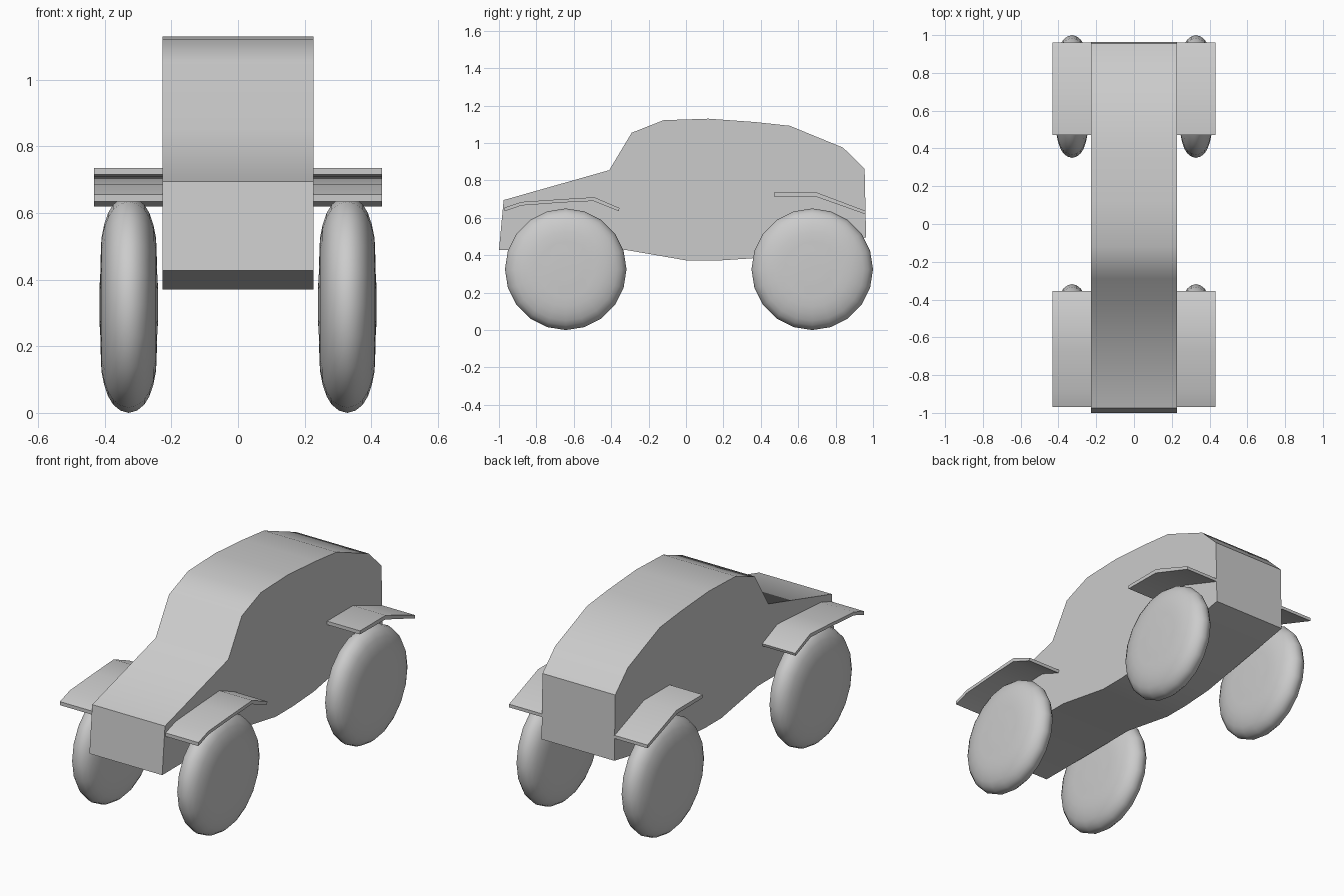
import bpy, bmesh, math

if "Cube" in bpy.data.objects:
    bpy.data.objects.remove(bpy.data.objects["Cube"])


def finish(name, bm, angle):
    bmesh.ops.recalc_face_normals(bm, faces=bm.faces)
    mesh = bpy.data.meshes.new(name)
    bm.to_mesh(mesh)
    bm.free()
    obj = bpy.data.objects.new(name, mesh)
    bpy.context.collection.objects.link(obj)
    bpy.ops.object.select_all(action='DESELECT')
    obj.select_set(True)
    bpy.context.view_layer.objects.active = obj
    bpy.ops.object.shade_smooth_by_angle(angle=math.radians(angle))
    return obj


def slab(name, profile, x0, x1, angle=30):
    """Extrude a side profile of (y, z) points from x0 to x1."""
    bm = bmesh.new()
    face = bm.faces.new([bm.verts.new((x0, y, z)) for y, z in profile])
    ext = bmesh.ops.extrude_face_region(bm, geom=[face], use_keep_orig=True)
    verts = [g for g in ext['geom'] if isinstance(g, bmesh.types.BMVert)]
    bmesh.ops.translate(bm, verts=verts, vec=(x1 - x0, 0, 0))
    return finish(name, bm, angle)


def wheel(name, x, y, z, profile, sides=20):
    """Spin a (radius, half width) profile around the x axis."""
    bm = bmesh.new()
    outline = profile + [(r, -w) for r, w in reversed(profile[:-1])]
    verts = [bm.verts.new((w, 0, r)) for r, w in outline]
    edges = [bm.edges.new(p) for p in zip(verts, verts[1:])]
    bmesh.ops.spin(bm, geom=verts + edges, cent=(0, 0, 0), axis=(1, 0, 0),
                   angle=math.tau, steps=sides)
    bmesh.ops.remove_doubles(bm, verts=bm.verts, dist=0.0005)
    bmesh.ops.translate(bm, verts=bm.verts, vec=(x, y, z))
    return finish(name, bm, 60)


# Body: one side profile, bonnet to tail, then the underside
body = [(-1.0, .433), (-.975, .70), (-.41, .86), (-.29, 1.06), (-.12, 1.127),
        (.12, 1.135), (.37, 1.117), (.555, 1.097), (.84, .98), (.955, .868),
        (.963, .50), (.35, .388), (.16, .376), (.01, .376), (-.32, .433)]
slab("body", body, -.227, .227, 44)

# Fender profiles
front = [(-.97, .66), (-.88, .69), (-.66, .705), (-.49, .715), (-.355, .657),
         (-.36, .641), (-.495, .695), (-.66, .687), (-.88, .671), (-.97, .64)]
rear = [(.47, .74), (.70, .74), (.96, .642),
        (.96, .624), (.695, .718), (.47, .72)]

# Puffy tyre with a slightly dished middle
tyre = [(0, .085), (.05, .088), (.10, .085), (.15, .084), (.20, .082),
        (.24, .074), (.275, .062), (.30, .047), (.318, .025), (.325, 0)]

for side, s in (("right", 1), ("left", -1)):
    for end, prof, y in (("front", front, -.643), ("rear", rear, .675)):
        slab(f"{end}_{side}_fender", prof, s * .22, s * .432)
        wheel(f"{end}_{side}_wheel", s * .328, y, .33, tyre)

# Settle on the ground
for obj in bpy.context.collection.objects:
    obj.location.z = -.005
